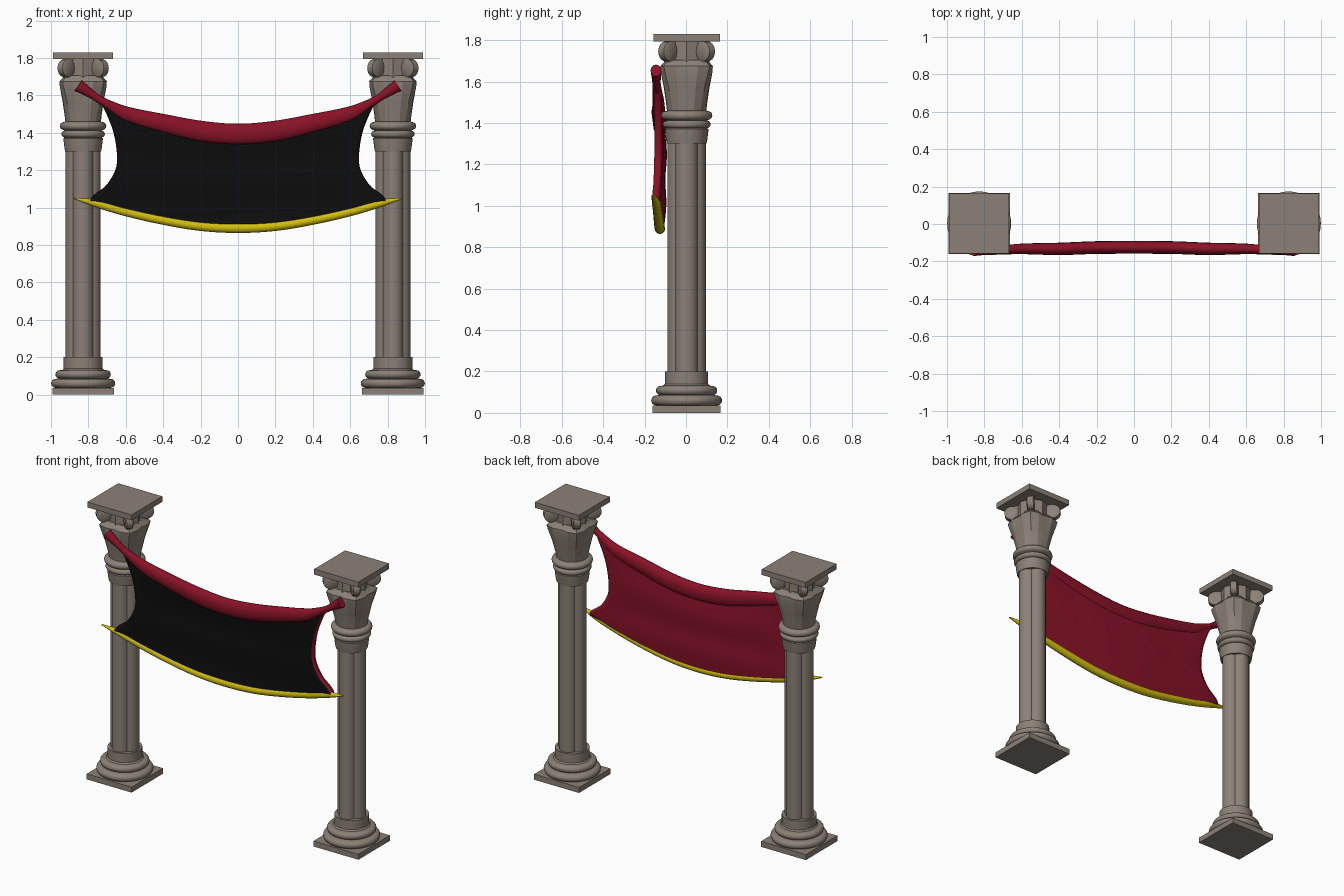
import bpy, bmesh, math
from mathutils import Vector

cube = bpy.data.objects.get("Cube")
if cube:
    bpy.data.objects.remove(cube, do_unlink=True)


def material(name, rgb):
    m = bpy.data.materials.new(name)
    m.use_nodes = True
    m.diffuse_color = (*rgb, 1)
    m.node_tree.nodes["Principled BSDF"].inputs["Base Color"].default_value = (*rgb, 1)
    return m


STONE = material("warm grey stone", (0.26, 0.22, 0.185))
RED = material("crimson cloth", (0.25, 0.006, 0.02))
BLACK = material("black cloth", (0.004, 0.004, 0.004))
YELLOW = material("yellow trim", (0.65, 0.52, 0.005))
COL_X, COL_Y = 0.828, 0.003
TAU = math.tau


def finish(bm, name, mats, angle=35):
    bmesh.ops.recalc_face_normals(bm, faces=bm.faces)
    me = bpy.data.meshes.new(name)
    bm.to_mesh(me)
    bm.free()
    ob = bpy.data.objects.new(name, me)
    bpy.context.collection.objects.link(ob)
    for m in mats:
        me.materials.append(m)
    bpy.ops.object.select_all(action='DESELECT')
    ob.select_set(True)
    bpy.context.view_layer.objects.active = ob
    bpy.ops.object.shade_smooth_by_angle(angle=math.radians(angle))
    return ob


def loft(name, rings, mat, angle=35):
    """Skin closed rings of points and cap both ends."""
    bm = bmesh.new()
    loops = [[bm.verts.new(p) for p in ring] for ring in rings]
    n = len(loops[0])
    for a, b in zip(loops, loops[1:]):
        for i in range(n):
            j = (i + 1) % n
            bm.faces.new((a[i], a[j], b[j], b[i]))
    bm.faces.new(loops[0])
    bm.faces.new(loops[-1])
    return finish(bm, name, [mat], angle)


def polar(cx, z, radius, n):
    """Ring around a column axis; radius is a function of angle."""
    return [(cx + radius(t) * math.cos(t), COL_Y + radius(t) * math.sin(t), z)
            for t in (TAU * i / n for i in range(n))]


def lathe(name, cx, profile, n=40):
    loft(name, [polar(cx, z, lambda t: r, n) for r, z in profile], STONE)


def box(name, centre, size):
    bm = bmesh.new()
    bmesh.ops.create_cube(bm, size=1)
    for v in bm.verts:
        v.co = Vector(c + s * k for c, s, k in zip(centre, size, v.co))
    finish(bm, name, [STONE])


def bead(r, z, h):
    """Half-round moulding profile, bulging out to r."""
    return [(r - h + h * math.cos(a), z + h * math.sin(a))
            for a in (math.pi * (k / 8 - 0.5) for k in range(9))]


def four_lobes(t, d=0.037, rho=0.056):
    """Outline of four overlapping round shafts."""
    a = (t + math.pi / 4) % (math.pi / 2) - math.pi / 4
    return d * math.cos(a) + math.sqrt(rho ** 2 - (d * math.sin(a)) ** 2)


def column(side, cx):
    # Square slabs and turned base
    box(side + "_plinth", (cx, COL_Y, 0.018), (0.328, 0.328, 0.036))
    box(side + "_abacus", (cx, COL_Y, 1.812), (0.322, 0.322, 0.036))
    lathe(side + "_base", cx, [(0.14, 0.034)] + bead(0.171, 0.06, 0.024)
          + [(0.135, 0.086)] + bead(0.148, 0.108, 0.022)
          + [(0.112, 0.132), (0.104, 0.14), (0.104, 0.2)])
    # Clustered shaft
    loft(side + "_shaft", [polar(cx, z, four_lobes, 64) for z in (0.19, 1.31)], STONE)
    # Neck rings
    lathe(side + "_neck", cx, [(0.096, 1.3), (0.1, 1.32), (0.106, 1.37)]
          + bead(0.116, 1.393, 0.018) + [(0.1, 1.412)]
          + bead(0.124, 1.436, 0.021) + [(0.095, 1.46)])
    # Flared bell, fuller at the corners
    bell = [(0.094, 0.094, 1.45), (0.1, 0.104, 1.5), (0.11, 0.122, 1.57),
            (0.122, 0.148, 1.645), (0.118, 0.156, 1.675), (0.088, 0.125, 1.705)]
    loft(side + "_bell", [polar(cx, z, lambda t: (a + b) / 2 + (a - b) / 2 * math.cos(4 * t), 16)
                          for a, b, z in bell], STONE, 20)
    loft(side + "_capital_core", [polar(cx, z, lambda t: 0.098, 8) for z in (1.69, 1.8)], STONE)
    # Corner scrolls and the brackets behind them
    for k in range(4):
        t = TAU * (k + 0.5) / 4
        out = Vector((math.cos(t), math.sin(t), 0))
        across = Vector((-out.y, out.x, 0))
        centre = Vector((cx, COL_Y, 1.745)) + out * 0.128
        rings = []
        for w, r in ((-0.024, 0.038), (-0.019, 0.047), (0.019, 0.047), (0.024, 0.038)):
            rings.append([centre + across * w + r * (out * math.cos(a) + Vector((0, 0, math.sin(a))))
                          for a in (TAU * i / 20 for i in range(20))])
        loft(f"{side}_scroll_{k + 1}", rings, STONE)
        bracket = [[centre + out * o + across * w + Vector((0, 0, h))
                    for w, h in ((-0.015, -0.05), (0.015, -0.05), (0.015, 0.055), (-0.015, 0.055))]
                   for o in (-0.1, 0.012)]
        loft(f"{side}_bracket_{k + 1}", bracket, STONE)


column("left", COL_X)
column("right", -COL_X)


def smooth_at(table, x):
    """Cubic interpolation of (x, values...) rows, mirrored about x = 0."""
    x = abs(x)
    rows = [(-table[1][0], *table[1][1:])] + table
    last, prev = table[-1], table[-2]
    rows.append(tuple(2 * a - b for a, b in zip(last, prev)))
    i = 1
    while i < len(table) - 1 and x > rows[i + 1][0]:
        i += 1
    r0, r1, r2, r3 = rows[i - 1:i + 3]
    s = (x - r1[0]) / (r2[0] - r1[0])
    span = r2[0] - r1[0]
    result = []
    for a, b, c, d in zip(r0[1:], r1[1:], r2[1:], r3[1:]):
        m1 = (c - a) / (r2[0] - r0[0]) * span
        m2 = (d - b) / (r3[0] - r1[0]) * span
        result.append(b + m1 * s + (3 * (c - b) - 2 * m1 - m2) * s ** 2
                      + (2 * (b - c) + m1 + m2) * s ** 3)
    return result


def roll(name, table, end, mat, steps=72):
    """Cloth roll: rows are x, centre z, half height, centre y, half depth."""
    rings = []
    for i in range(steps + 1):
        x = end * (2 * i / steps - 1)
        z, h, y, d = smooth_at(table, x)
        e = 0.004
        slope = (smooth_at(table, x + e)[0] - smooth_at(table, x - e)[0]) / (2 * e)
        up = Vector((-slope, 0, 1)).normalized()
        rings.append([Vector((x, y, z)) + up * h * math.sin(a) + Vector((0, d * math.cos(a), 0))
                      for a in (TAU * k / 16 for k in range(16))])
    return loft(name, rings, mat, 60)


# Rolled top band with flared ends, and the tapering lower trim
TOP = [(0, 1.392, 0.056, -0.125, 0.034), (0.2, 1.408, 0.056, -0.126, 0.034),
       (0.4, 1.45, 0.05, -0.133, 0.033), (0.6, 1.501, 0.04, -0.133, 0.028),
       (0.7, 1.553, 0.025, -0.138, 0.023), (0.76, 1.59, 0.02, -0.142, 0.02),
       (0.855, 1.653, 0.034, -0.145, 0.026)]
LOW = [(0, 0.89, 0.026, -0.126, 0.025), (0.2, 0.9, 0.025, -0.128, 0.025),
       (0.4, 0.932, 0.024, -0.132, 0.024), (0.6, 0.977, 0.023, -0.138, 0.022),
       (0.76, 1.022, 0.02, -0.145, 0.02), (0.88, 1.05, 0.003, -0.16, 0.006)]
roll("top_band", TOP, 0.855, RED)
roll("bottom_trim", LOW, 0.88, YELLOW)

# Hanging sheet: black front, red back and edges, sides curving inward
SIDE = [(0, 0.79), (0.2, 0.705), (0.4, 0.652), (0.55, 0.643), (0.75, 0.662), (0.9, 0.7), (1, 0.74)]
NU, NV = 64, 28
bm = bmesh.new()
grid = []
for j in range(NV + 1):
    v = j / NV
    row = []
    for i in range(NU + 1):
        u = 2 * i / NU - 1
        x = u * smooth_at(SIDE, v)[0]
        top, low = smooth_at(TOP, x), smooth_at(LOW, x)
        z = low[0] + v * (top[0] - low[0])
        belly = math.sin(math.pi * v) * (1 - u * u)
        fold = math.sin(TAU * (1.6 * v + 0.35 * u * u)) * (1 - u ** 4) * math.sin(math.pi * v)
        y = low[2] + v * (top[2] - low[2]) - 0.016 + 0.012 * belly + 0.006 * fold
        row.append(bm.verts.new((x, y, z)))
    grid.append(row)
for a, b in zip(grid, grid[1:]):
    for i in range(NU):
        bm.faces.new((a[i], a[i + 1], b[i + 1], b[i]))
sheet = finish(bm, "hanging_sheet", [BLACK, RED], 60)
if sheet.data.polygons[0].normal.y > 0:
    sheet.data.flip_normals()
solid = sheet.modifiers.new("cloth_thickness", 'SOLIDIFY')
solid.thickness = 0.036
solid.offset = -1
solid.material_offset = 1
solid.material_offset_rim = 1
